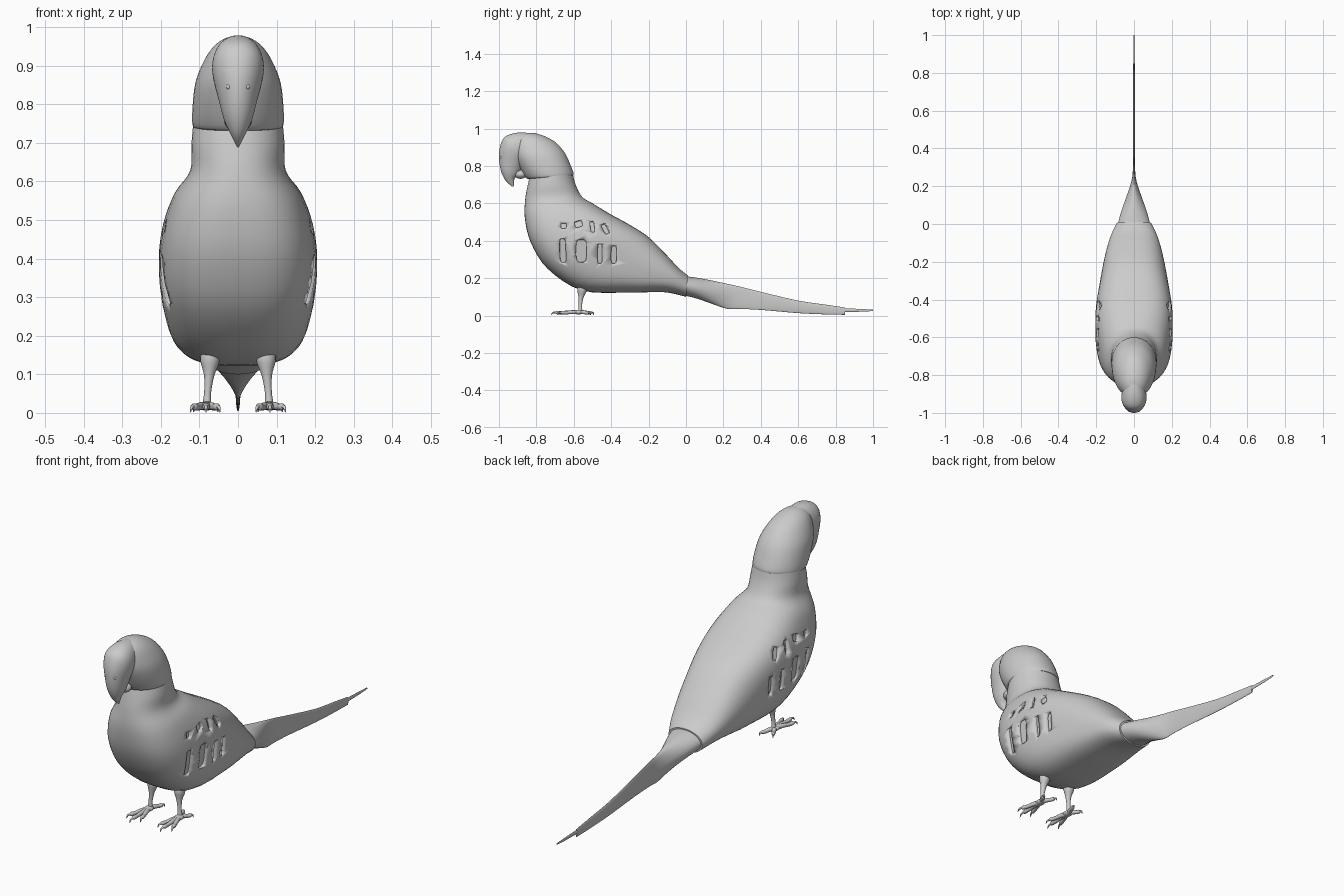
import bpy, bmesh, math
from mathutils import Vector, Matrix

if "Cube" in bpy.data.objects:
    bpy.data.objects.remove(bpy.data.objects["Cube"])


def finish(name, bm, angle=40):
    bmesh.ops.recalc_face_normals(bm, faces=bm.faces[:])
    me = bpy.data.meshes.new(name)
    bm.to_mesh(me)
    bm.free()
    ob = bpy.data.objects.new(name, me)
    bpy.context.collection.objects.link(ob)
    bpy.ops.object.select_all(action='DESELECT')
    ob.select_set(True)
    bpy.context.view_layer.objects.active = ob
    bpy.ops.object.shade_smooth_by_angle(angle=math.radians(angle))
    return ob


def skin(bm, rings):
    """Bridge closed rings of points and cap both ends."""
    vs = [[bm.verts.new(p) for p in r] for r in rings]
    n = len(vs[0])
    for a, b in zip(vs, vs[1:]):
        for i in range(n):
            j = (i + 1) % n
            bm.faces.new((a[i], a[j], b[j], b[i]))
    bm.faces.new(vs[0])
    bm.faces.new(vs[-1])


def spline(rows, steps):
    out = []
    for i in range(len(rows) - 1):
        p0, p1, p2, p3 = (rows[max(0, min(len(rows) - 1, i + k))] for k in (-1, 0, 1, 2))
        for s in range(steps):
            t = s / steps
            out.append([0.5 * (2 * b + (c - a) * t + (2 * a - 5 * b + 4 * c - d) * t * t
                               + (3 * b - a - 3 * c + d) * t ** 3)
                        for a, b, c, d in zip(p0, p1, p2, p3)])
    return out + [list(rows[-1])]


def loft(name, rows, steps=4, seg=48, angle=40):
    """Rows: front/low y,z, back/high y,z, half width, roundness exponent."""
    bm = bmesh.new()
    rings = []
    for y1, z1, y2, z2, w, e in spline(rows, steps):
        ring = []
        for k in range(seg):
            a = 2 * math.pi * (k + .5) / seg
            c = math.copysign(abs(math.cos(a)) ** (2 / e), math.cos(a))
            s = math.copysign(abs(math.sin(a)) ** (2 / e), math.sin(a))
            ring.append((w * s, (y1 + y2) / 2 + (y2 - y1) / 2 * c,
                         (z1 + z2) / 2 + (z2 - z1) / 2 * c))
        rings.append(ring)
    skin(bm, rings)
    return finish(name, bm, angle)


def tube(bm, pts, seg=12):
    """Tapered tube through x, y, z, radius points."""
    pts = spline(pts, 4)
    P = [Vector(p[:3]) for p in pts]
    rings = []
    for i, p in enumerate(P):
        d = (P[min(i + 1, len(P) - 1)] - P[max(i - 1, 0)]).normalized()
        u = d.cross(Vector((1, 0, 0)) if abs(d.x) < 0.8 else Vector((0, 1, 0))).normalized()
        v = d.cross(u)
        rings.append([p + (u * math.cos(a) + v * math.sin(a)) * pts[i][3]
                      for a in (2 * math.pi * k / seg for k in range(seg))])
    skin(bm, rings)


def ball(bm, loc, size):
    bmesh.ops.create_uvsphere(bm, u_segments=20, v_segments=12, radius=1,
                              matrix=Matrix.Translation(loc) @ Matrix.Diagonal((*size, 1)))


def mirror(ob):
    ob.modifiers.new("mirror", 'MIRROR')


# body with folded wings
body = loft("body", [
    (-.835, .745, -.605, .76, .116, 2),
    (-.848, .69, -.59, .70, .121, 2.1),
    (-.86, .62, -.555, .635, .124, 2.2),
    (-.862, .52, -.50, .60, .166, 2.5),
    (-.83, .39, -.40, .54, .197, 2.8),
    (-.74, .25, -.30, .485, .205, 2.8),
    (-.56, .135, -.20, .42, .186, 2.8),
    (-.32, .122, -.10, .32, .158, 2.7),
    (-.12, .125, -.04, .255, .128, 2.4),
    (0, .10, .01, .215, .092, 2.1)])

# engraved feather slots: y, z, height, width, tilt
slots = [(-.655, .48, .03, .03, 0), (-.575, .49, .035, .04, .3), (-.50, .475, .06, .022, .1),
         (-.43, .465, .06, .03, .4), (-.66, .345, .13, .035, 0), (-.56, .345, .12, .055, 0),
         (-.46, .33, .105, .025, 0), (-.385, .325, .095, .03, 0)]
bpy.context.view_layer.update()
bm = bmesh.new()
for side in (-1, 1):
    for y, z, h, w, tilt in slots:
        hit, loc, n, _ = body.ray_cast(Vector((side, y, z)), Vector((-side, 0, 0)))
        if not hit:
            continue
        up = Vector((0, -math.sin(tilt), math.cos(tilt)))
        up = (up - n * up.dot(n)).normalized()
        side_dir = up.cross(n)
        # rounded outline swept through the surface
        outline = []
        for k in range(24):
            a = 2 * math.pi * (k + .5) / 24
            c, s = (math.copysign(abs(f) ** .5, f) for f in (math.cos(a), math.sin(a)))
            outline.append(loc + side_dir * (w / 2 * c) + up * (h / 2 * s))
        skin(bm, [[p + n * d for p in outline] for d in (-.014, .03)])
cutter = finish("slot_cutter", bm)
cutter.hide_render = True

# cut the slots, keeping the plain body if a solver gives nothing
for solver in ('EXACT', 'MANIFOLD', 'FLOAT'):
    cut = body.modifiers.new("slots", 'BOOLEAN')
    cut.operation = 'DIFFERENCE'
    cut.solver = solver
    cut.object = cutter
    bpy.context.view_layer.update()
    result = bpy.data.meshes.new_from_object(
        body.evaluated_get(bpy.context.evaluated_depsgraph_get()))
    body.modifiers.remove(cut)
    if len(result.vertices) > len(body.data.vertices):
        body.data = result
        break
bpy.data.objects.remove(cutter)

# head above the collar line
loft("head", [
    (-.835, .732, -.61, .748, .108, 2),
    (-.855, .736, -.60, .756, .118, 2),
    (-.885, .785, -.615, .80, .118, 2.1),
    (-.915, .85, -.645, .865, .110, 2.1),
    (-.925, .905, -.69, .92, .088, 2),
    (-.915, .945, -.74, .952, .064, 2),
    (-.885, .968, -.79, .971, .036, 2),
    (-.85, .977, -.82, .977, .008, 2)])

# forehead and hooked upper beak
loft("upper_beak", [
    (-.81, .970, -.79, .93, .02, 2),
    (-.86, .978, -.81, .88, .046, 2),
    (-.92, .975, -.84, .86, .060, 2.2),
    (-.972, .952, -.86, .84, .067, 2.2),
    (-.995, .90, -.87, .82, .062, 2.1),
    (-1.0, .84, -.88, .785, .050, 2),
    (-.99, .775, -.90, .75, .037, 2),
    (-.965, .722, -.917, .73, .021, 2),
    (-.928, .688, -.920, .692, .003, 2)])

# lower beak
bm = bmesh.new()
ball(bm, (0, -.885, .755), (.036, .035, .024))
finish("lower_beak", bm)

# eyes with lids, and nostrils
bm = bmesh.new()
ball(bm, (.063, -.875, .865), (.012, .015, .015))
ball(bm, (.058, -.872, .866), (.013, .022, .02))
mirror(finish("eye", bm))
bm = bmesh.new()
ball(bm, (.024, -.989, .845), (.007, .006, .007))
mirror(finish("nostril", bm))

# tail blade and narrow tip feather
loft("tail", [
    (-.02, .11, 0, .21, .088, 2),
    (.06, .09, .06, .202, .070, 1.9),
    (.14, .062, .14, .187, .042, 1.8),
    (.22, .036, .23, .168, .014, 1.8),
    (.28, .036, .30, .152, .006, 2),
    (.40, .030, .42, .122, .006, 2),
    (.60, .013, .60, .080, .006, 2),
    (.75, .006, .75, .058, .005, 2),
    (.85, .004, .85, .043, .004, 2)])
loft("tail_tip", [
    (.80, .02, .80, .04, .004, 2),
    (.92, .02, .92, .036, .003, 2),
    (1, .024, 1, .032, .002, 2)], seg=16)

# legs
bm = bmesh.new()
tube(bm, [(.073, -.555, .15, .025), (.073, -.557, .13, .024), (.075, -.562, .095, .013),
          (.079, -.565, .05, .009), (.081, -.565, .015, .013)], 20)
mirror(finish("leg", bm))

# feet: toes with claws, x and y of each tip
bm = bmesh.new()
ball(bm, (.082, -.575, .018), (.02, .026, .012))
for tx, ty in ((.047, -.69), (.083, -.722), (.123, -.69), (.052, -.492), (.115, -.51)):
    c = Vector((.082, -.57))
    d = Vector((tx, ty)) - c
    at = lambda t, z, r: (c.x + d.x * t, c.y + d.y * t, z, r)
    tube(bm, [at(0, .018, .011), at(.35, .018, .010), at(.6, .015, .009), at(.78, .016, .009),
              at(.84, .017, .005), at(.94, .014, .004), at(1, .002, .001)])
mirror(finish("foot", bm))
